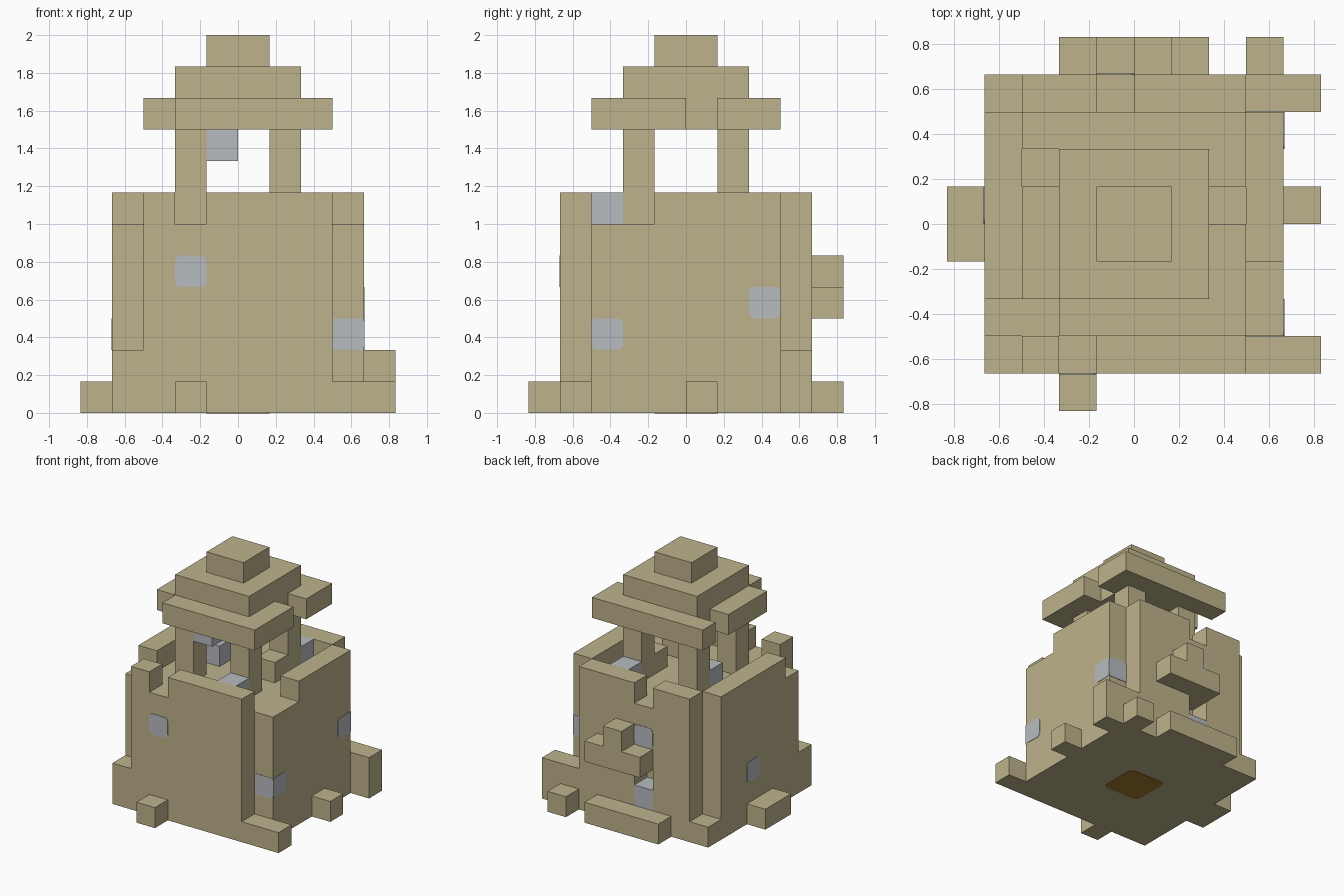
import bpy, bmesh
from mathutils import Vector

U = 1 / 6  # size of one block

cube = bpy.data.objects.get("Cube")
if cube:
    bpy.data.objects.remove(cube, do_unlink=True)


def material(name, rgb):
    m = bpy.data.materials.new(name)
    m.use_nodes = True
    m.diffuse_color = (*rgb, 1)
    m.node_tree.nodes["Principled BSDF"].inputs["Base Color"].default_value = (*rgb, 1)
    return m


SAND = material("sandstone", (0.515, 0.45, 0.262))
GLASS = material("pale_glass", (0.48, 0.503, 0.53))
BROWN = material("brown", (0.366, 0.184, 0.027))


def add_box(bm, lo, hi):
    """Add a cuboid between two block-grid corners and return its vertices."""
    lo, hi = Vector(lo) * U, Vector(hi) * U
    verts = bmesh.ops.create_cube(bm, size=1)["verts"]
    for v in verts:
        v.co = (lo + hi) / 2 + v.co * (hi - lo)
    return verts


def finish(bm, name, mat):
    mesh = bpy.data.meshes.new(name)
    bm.to_mesh(mesh)
    bm.free()
    mesh.materials.append(mat)
    obj = bpy.data.objects.new(name, mesh)
    bpy.context.collection.objects.link(obj)
    return obj


def part(name, *boxes, mat=SAND):
    bm = bmesh.new()
    for lo, hi in boxes:
        add_box(bm, lo, hi)
    return finish(bm, name, mat)


def plate(name, lo, hi, axis, side, mat=GLASS, radius=0.03):
    """Thin pane lying on a wall face; lo and hi share the axis coordinate."""
    t = 0.02
    lo, hi = list(lo), list(hi)
    lo[axis], hi[axis] = sorted((lo[axis], lo[axis] + side * t))
    bm = bmesh.new()
    add_box(bm, lo, hi)
    if radius:
        edges = [e for e in bm.edges
                 if abs(e.verts[0].co[axis] - e.verts[1].co[axis]) > 1e-5]
        bmesh.ops.bevel(bm, geom=edges, offset=radius, segments=3,
                        profile=0.5, affect='EDGES')
    return finish(bm, name, mat)


# Base and solid inside
part("base", ((-4, -4, 0), (4, 4, 1)))
part("core", ((-3, -3, 1), (3, 3, 6)))

# Walls, with their notched tops
part("front_wall", ((-3, -4, 1), (3, -3, 6)),
     ((-3, -4, 6), (-2, -3, 7)), ((-1, -4, 6), (3, -3, 7)))
part("back_wall", ((-3, 3, 1), (-1, 4, 7)), ((0, 3, 1), (3, 4, 7)),
     ((-1, 3, 3), (0, 4, 6)))
part("left_wall", ((3, -3, 1), (4, 3, 6)), ((3, -1, 6), (4, 3, 7)))
part("right_wall", ((-4, -3, 1), (-3, 3, 6)), ((-4, -2, 6), (-3, 3, 7)))

# Low corner blocks
part("front_right_corner", ((-4, -4, 1), (-3, -3, 2)))
part("back_left_corner", ((3, 3, 1), (4, 4, 2)), ((4, 3, 0), (5, 4, 2)))

# Footings and the stepped ledge on the back
part("front_footing", ((-2, -5, 0), (-1, -4, 1)))
part("front_left_footing", ((4, -4, 0), (5, -3, 1)))
part("left_footing", ((4, 0, 0), (5, 1, 1)))
part("right_footing", ((-5, -1, 0), (-4, 1, 1)))
part("back_left_footing", ((3, 4, 0), (4, 5, 1)))
part("back_step", ((-2, 4, 0), (2, 5, 1)))
part("back_ledge", ((-1, 4, 3), (2, 5, 4)), ((0, 4, 4), (1, 5, 5)))

# Columns of the open lantern
for sx, side in ((1, "left"), (-1, "right")):
    for sy, end in ((-1, "front"), (1, "back")):
        x, y = 1.5 * sx, 1.5 * sy
        part(f"{end}_{side}_column", ((x - .5, y - .5, 6), (x + .5, y + .5, 9)))
part("inner_block", ((1, 0, 6), (2, 1, 7)))

# Stepped roof, with a broken lower tier
part("roof_lower", ((-2, -2, 9), (2, 2, 10)),
     ((-2, -3, 9), (3, -2, 10)), ((-3, 2, 9), (3, 3, 10)),
     ((2, -2, 9), (3, 0, 10)), ((2, 1, 9), (3, 2, 10)),
     ((-3, -2, 9), (-2, 1, 10)))
part("roof_middle", ((-2, -2, 10), (2, 2, 11)))
part("roof_cap", ((-1, -1, 11), (1, 1, 12)))

# Pale blocks
part("back_sill", ((-1, 3, 1), (0, 4, 2)), mat=GLASS)
part("inner_front_glass", ((1, -3, 6), (2, -2, 7)), mat=GLASS)
part("inner_back_glass", ((1, 2, 6), (2, 3, 7)), mat=GLASS)
part("inner_right_glass", ((-2, 0, 6), (-1, 1, 7)), mat=GLASS)
part("hanging_glass", ((-1, -2, 8), (0, -1, 9)), mat=GLASS)

# Window panes
plate("front_window", (-2, -4, 4), (-1, -4, 5), 1, -1)
plate("back_window", (-1, 4, 4), (0, 4, 5), 1, 1)
plate("right_window", (-4, 0, 2), (-4, 1, 3), 0, -1)
plate("left_front_window", (4, -3, 2), (4, -2, 3), 0, 1)
plate("left_back_window", (4, 2, 3), (4, 3, 4), 0, 1)
plate("corner_front_window", (3, -3, 2), (4, -3, 3), 1, -1, radius=0)
plate("corner_back_window", (3, 3, 3), (4, 3, 4), 1, 1, radius=0)

# Brown patch under the base
plate("underside_patch", (-1, -1, 0), (1, 1, 0), 2, -1, BROWN, 0.04)
